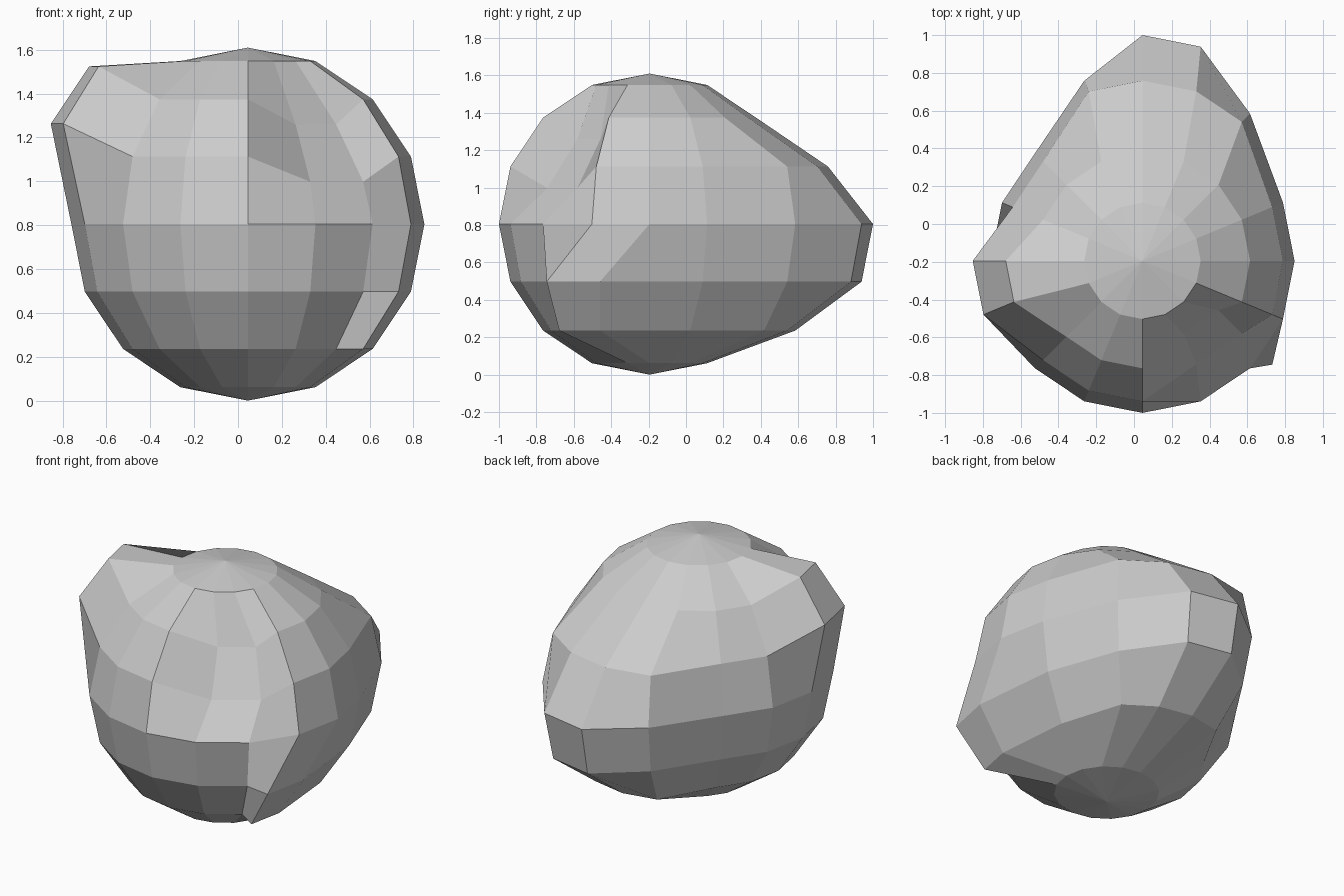
import bpy, bmesh, math
from mathutils import Vector

if "Cube" in bpy.data.objects:
    bpy.data.objects.remove(bpy.data.objects["Cube"])

SEGMENTS, RINGS, RADIUS = 16, 8, 0.805
CENTRE = Vector((0.045, -0.195, RADIUS))

# Base sphere of the boulder
bm = bmesh.new()
bmesh.ops.create_uvsphere(bm, u_segments=SEGMENTS, v_segments=RINGS, radius=RADIUS)

# Index the points by (ring from the top, column counted from +x)
grid = {}
for v in bm.verts:
    ring = round(math.acos(max(-1, min(1, v.co.z / RADIUS))) / math.pi * RINGS)
    column = round(math.atan2(v.co.y, v.co.x) / math.tau * SEGMENTS) % SEGMENTS
    grid[ring, column] = v


def push(rings, columns, offset):
    """Shift a rectangular patch of the sphere."""
    for r in rings:
        for c in columns:
            grid[r, c % SEGMENTS].co += Vector(offset)


push((2, 3), (8, 9), (-0.155, 0, 0.15))          # upper left knob
push(range(3, 7), range(2, 6), (0, 0.21, 0))     # broad bulge at the back
push((4, 5), (3, 4), (0, 0.18, 0))               # tip of the back bulge
push((2, 3), (13, 14), (0, 0.14, -0.115))        # dent at the front right
push((5, 6), (15, 16), (0, -0.265, 0))           # low spur at the front right

bmesh.ops.translate(bm, verts=bm.verts, vec=CENTRE)
bmesh.ops.recalc_face_normals(bm, faces=bm.faces)

# Flat-shaded boulder object
mesh = bpy.data.meshes.new("boulder")
bm.to_mesh(mesh)
bm.free()
bpy.context.collection.objects.link(bpy.data.objects.new("boulder", mesh))
